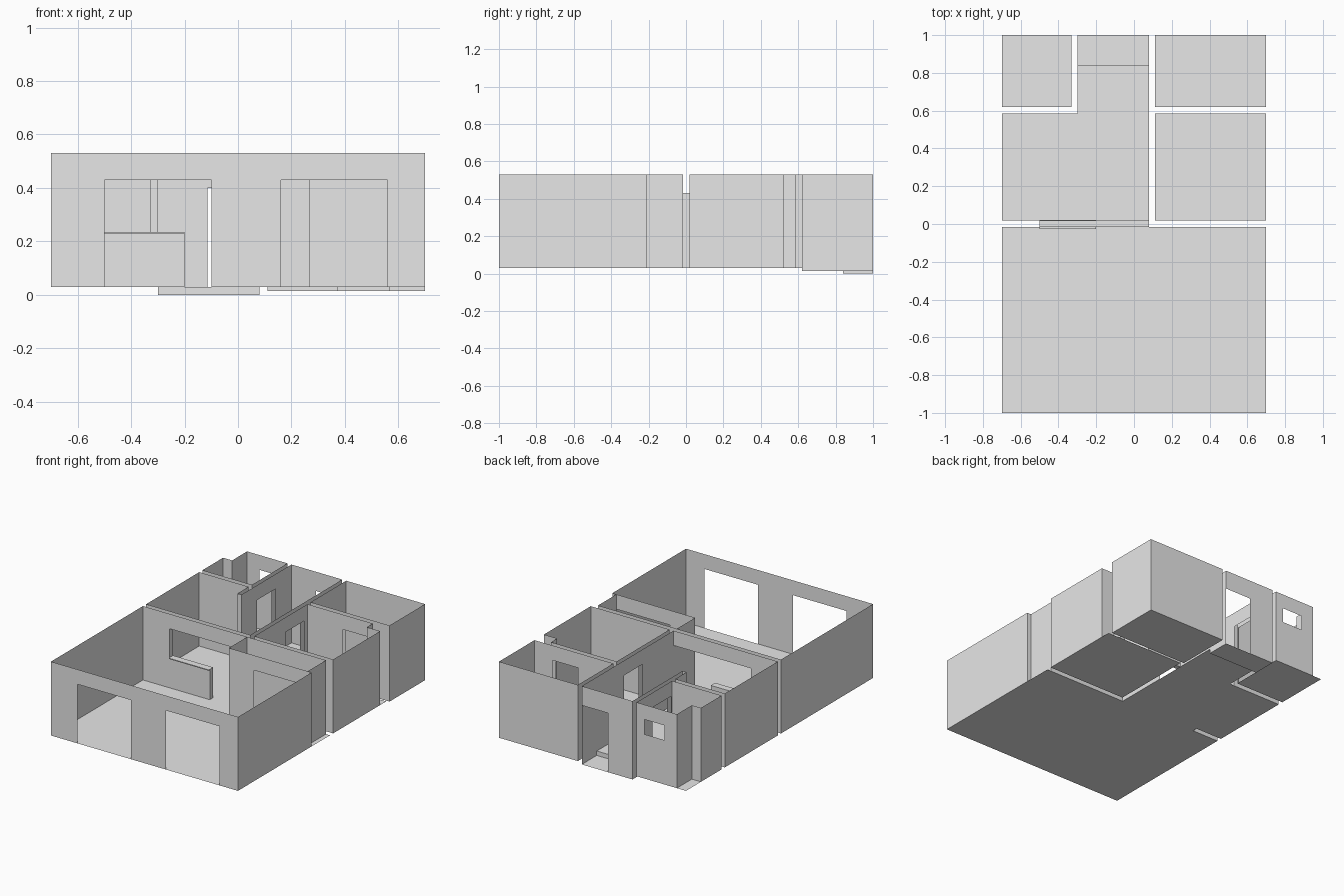
import bpy
import bmesh

cube = bpy.data.objects.get("Cube")
if cube:
    bpy.data.objects.remove(cube, do_unlink=True)

GREY = (0.8, 0.8, 0.8, 1)
plaster = bpy.data.materials.new("plain_grey")
plaster.use_nodes = True
plaster.diffuse_color = GREY
plaster.node_tree.nodes["Principled BSDF"].inputs["Base Color"].default_value = GREY

TOP, HEAD, FLOOR = 0.53, 0.43, 0.03


def finish(name, bm):
    bmesh.ops.remove_doubles(bm, verts=bm.verts, dist=0.0005)
    mesh = bpy.data.meshes.new(name)
    bm.to_mesh(mesh)
    bm.free()
    mesh.materials.append(plaster)
    obj = bpy.data.objects.new(name, mesh)
    bpy.context.collection.objects.link(obj)
    return obj


def quad(bm, *points):
    bm.faces.new([bm.verts.new(p) for p in points])


def wall(bm, p, q, base, openings=(), top=TOP):
    """Thin upright wall from p to q; openings are (from, to, sill, head)."""
    axis = 0 if abs(q[0] - p[0]) > abs(q[1] - p[1]) else 1
    along = sorted({p[axis], q[axis], *[v for o in openings for v in o[:2]]})
    if q[axis] < p[axis]:
        along.reverse()
    levels = sorted({base, top, *[v for o in openings for v in o[2:]]})

    def point(a, z):
        return (a, p[1], z) if axis == 0 else (p[0], a, z)

    for a, b in zip(along, along[1:]):
        for low, high in zip(levels, levels[1:]):
            mid, height = (a + b) / 2, (low + high) / 2
            if any(o[0] < mid < o[1] and o[2] < height < o[3] for o in openings):
                continue
            quad(bm, point(a, low), point(b, low), point(b, high), point(a, high))


def walls(name, path, base, openings=None):
    """Walls along a path; openings are listed by segment number."""
    bm = bmesh.new()
    for i, (p, q) in enumerate(zip(path, path[1:])):
        wall(bm, p, q, base, (openings or {}).get(i, ()))
    return finish(name, bm)


def slab(name, x0, x1, y0, y1, z):
    bm = bmesh.new()
    quad(bm, (x0, y0, z), (x1, y0, z), (x1, y1, z), (x0, y1, z))
    return finish(name, bm)


# Plan lines shared by neighbouring rooms
W = 0.70
LIV, MID = -0.016, 0.018
MID_B, REAR = 0.585, 0.62
HALL_L, HALL_R = -0.30, 0.08
LEFT_R, RIGHT_L = -0.33, 0.11
STEP = 0.84
hatch = (-0.5, HALL_R, FLOOR, HEAD)
hall_door = (0.35, 0.55, FLOOR, HEAD)
bath_door = (0.63, 0.83, FLOOR, HEAD)

# Living room with two large front windows and a closet
slab("living_floor", -W, W, -1, LIV, FLOOR)
walls("living_walls",
      [(-W, -1), (W, -1), (W, -0.212), (HALL_R, -0.212), (HALL_R, LIV), (-W, LIV), (-W, -1)],
      FLOOR,
      {0: [(-0.5, -0.1, FLOOR, HEAD), (0.16, 0.56, FLOOR, HEAD)],
       2: [(0.27, 0.67, FLOOR, HEAD)],
       4: [hatch]})
walls("closet_walls", [(0.67, -0.212), (0.67, LIV), (HALL_R, LIV)], FLOOR)

# Wide opening between living room and kitchen
slab("opening_floor", -0.5, HALL_R, LIV, MID, FLOOR)
slab("opening_soffit", -0.5, HALL_R, LIV, MID, HEAD)
bm = bmesh.new()
for x in (-0.5, HALL_R):
    wall(bm, (x, LIV), (x, MID), FLOOR, top=HEAD)
finish("opening_jambs", bm)

# Kitchen counter
bm = bmesh.new()
for y in (LIV, MID):
    wall(bm, (-0.5, y), (-0.2, y), FLOOR, top=0.23)
wall(bm, (-0.2, LIV), (-0.2, MID), FLOOR, top=0.23)
finish("counter_wall", bm)
bpy.ops.mesh.primitive_cube_add(size=1, location=(-0.35, -0.003, 0.2325))
counter = bpy.context.object
counter.name = "counter_top"
counter.scale = (0.3, 0.046, 0.006)
counter.data.materials.append(plaster)

# Kitchen and hall
slab("kitchen_floor", -W, HALL_R, MID, MID_B, FLOOR)
slab("hall_floor", HALL_L, HALL_R, MID_B, STEP, FLOOR)
walls("kitchen_walls",
      [(HALL_L, STEP), (HALL_L, 0.465), (LEFT_R, 0.465), (LEFT_R, MID_B), (-W, MID_B),
       (-W, MID), (HALL_R, MID), (HALL_R, STEP)],
      FLOOR, {0: [bath_door], 5: [hatch], 6: [hall_door]})

# Sunken entrance with the outer door
slab("entrance_floor", HALL_L, HALL_R, STEP, 1, 0)
bm = bmesh.new()
wall(bm, (HALL_L, STEP), (HALL_R, STEP), 0, top=FLOOR)
finish("entrance_step", bm)
walls("entrance_walls", [(HALL_R, STEP), (HALL_R, 1), (HALL_L, 1), (HALL_L, STEP)], 0,
      {1: [(-0.115, HALL_R, 0, 0.4)]})

# Washroom with a notched corner and a small window
slab("washroom_floor", -W, LEFT_R, REAR, 1, FLOOR)
walls("washroom_walls",
      [(LEFT_R, REAR), (LEFT_R, 1), (-0.632, 1), (-0.632, STEP), (-W, STEP), (-W, REAR),
       (LEFT_R, REAR)],
      FLOOR, {0: [bath_door], 1: [(-0.54, -0.388, 0.33, HEAD)]})

# Middle bedroom with a notched corner
slab("bedroom_floor", RIGHT_L, W, MID, MID_B, FLOOR)
walls("bedroom_walls",
      [(RIGHT_L, MID), (W, MID), (W, 0.52), (0.6, 0.52), (0.6, MID_B), (RIGHT_L, MID_B),
       (RIGHT_L, MID)],
      FLOOR, {4: [(0.375, 0.565, FLOOR, HEAD)], 5: [hall_door]})

# Rear room, slightly lower
LOW = 0.015
slab("rear_floor", RIGHT_L, W, REAR, 1, LOW)
walls("rear_walls",
      [(RIGHT_L, REAR), (W, REAR), (W, 1), (RIGHT_L, 1), (RIGHT_L, REAR)],
      LOW, {0: [(0.375, 0.565, LOW, HEAD)]})
